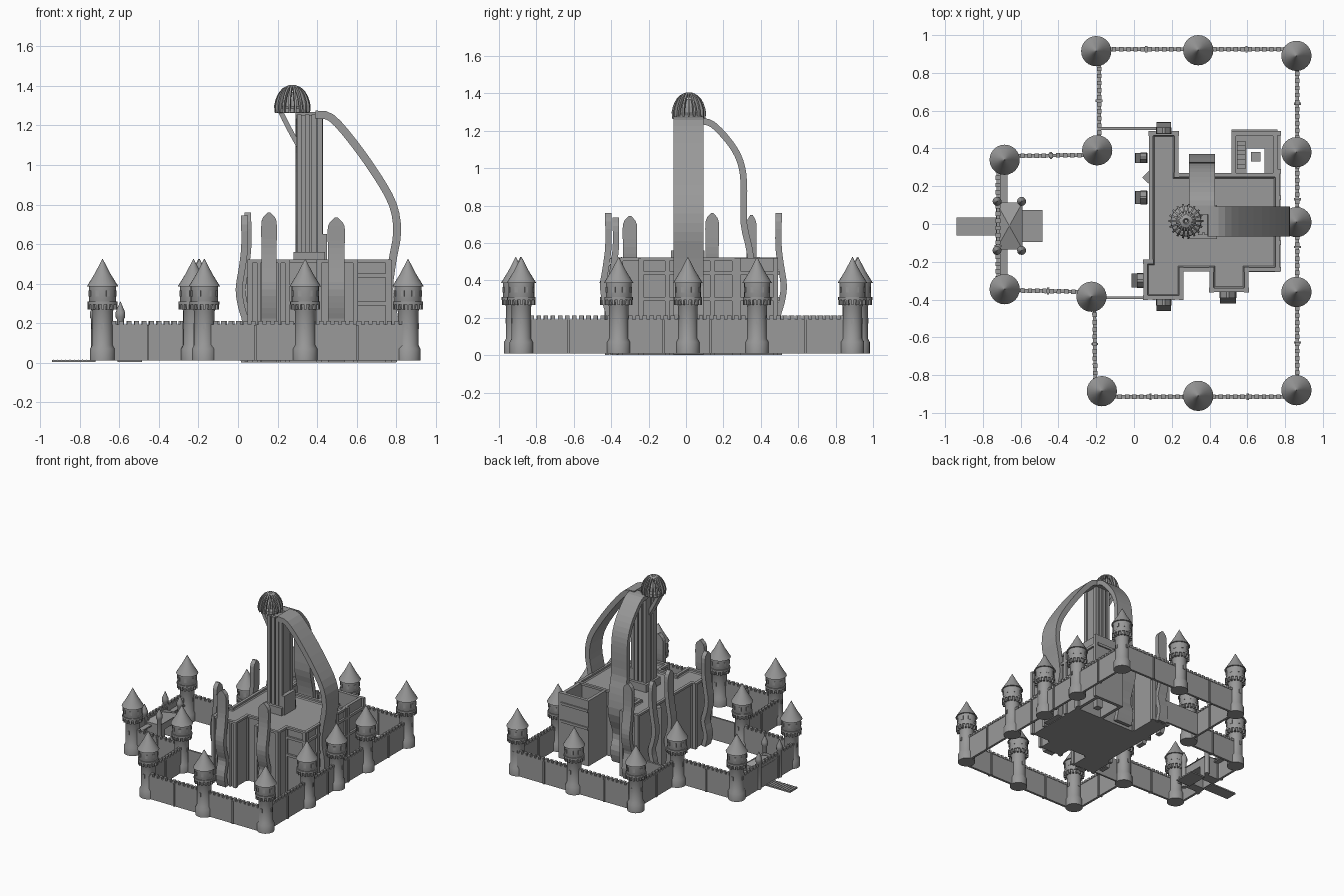
import bpy, bmesh, math
from mathutils import Vector, Matrix

cube = bpy.data.objects.get("Cube")
if cube:
    bpy.data.objects.remove(cube, do_unlink=True)

stone = bpy.data.materials.new("grey_stone")
stone.use_nodes = True
GREY = (0.32, 0.32, 0.32, 1)
stone.diffuse_color = GREY
stone.node_tree.nodes["Principled BSDF"].inputs["Base Color"].default_value = GREY


def place(name, mesh, loc=(0, 0, 0)):
    ob = bpy.data.objects.new(name, mesh)
    ob.location = loc
    bpy.context.scene.collection.objects.link(ob)
    return ob


def finish(name, bm, smooth=False):
    bmesh.ops.recalc_face_normals(bm, faces=bm.faces)
    mesh = bpy.data.meshes.new(name)
    bm.to_mesh(mesh)
    bm.free()
    mesh.materials.append(stone)
    if smooth:
        mesh.shade_smooth()
        mesh.set_sharp_from_angle(angle=math.radians(35))
    return mesh


def beam(bm, a, b, z0, z1, width):
    """Upright block running between two plan points."""
    a, b = Vector(a), Vector(b)
    d = b - a
    mid = (a + b) / 2
    m = (Matrix.Translation((mid.x, mid.y, (z0 + z1) / 2))
         @ Matrix.Rotation(math.atan2(d.y, d.x), 4, 'Z')
         @ Matrix.Diagonal((d.length, width, z1 - z0, 1)))
    bmesh.ops.create_cube(bm, size=1, matrix=m)


def box(bm, x0, x1, y0, y1, z0, z1):
    y = (y0 + y1) / 2
    beam(bm, (x0, y), (x1, y), z0, z1, y1 - y0)


def lathe(bm, profile, n, cx=0, cy=0):
    rings = []
    for r, z in profile:
        rings.append([bm.verts.new((cx + r * math.cos(math.tau * i / n),
                                    cy + r * math.sin(math.tau * i / n), z)) for i in range(n)])
    for low, high in zip(rings, rings[1:]):
        for i in range(n):
            j = (i + 1) % n
            bm.faces.new((low[i], low[j], high[j], high[i]))
    bm.faces.new(rings[0])
    bm.faces.new(rings[-1])


def ribbon(bm, origin, out, points, thick, steps=3):
    """Curved band; points are (outward, height, half width)."""
    out = Vector(out).to_3d()
    side = Vector((-out.y, out.x, 0))
    pts = [Vector(p) for p in points]
    ext = [pts[0] * 2 - pts[1]] + pts + [pts[-1] * 2 - pts[-2]]
    path = []
    for p0, p1, p2, p3 in zip(ext, ext[1:], ext[2:], ext[3:]):
        for s in range(steps):
            t = s / steps
            path.append(0.5 * (2 * p1 + (p2 - p0) * t + (2 * p0 - 5 * p1 + 4 * p2 - p3) * t ** 2
                               + (3 * p1 - p0 - 3 * p2 + p3) * t ** 3))
    path.append(pts[-1])
    rings = []
    for i, p in enumerate(path):
        t = path[min(i + 1, len(path) - 1)] - path[max(i - 1, 0)]
        n = Vector((t.y, -t.x)).normalized() * thick / 2
        ring = []
        for sn, sw in ((1, 1), (1, -1), (-1, -1), (-1, 1)):
            v = Vector(origin).to_3d() + out * (p.x + sn * n.x) + side * (sw * p.z)
            v.z = max(p.y + sn * n.y, 0)
            ring.append(bm.verts.new(v))
        rings.append(ring)
    for a, b in zip(rings, rings[1:]):
        for i in range(4):
            j = (i + 1) % 4
            bm.faces.new((a[i], a[j], b[j], b[i]))
    bm.faces.new(rings[0])
    bm.faces.new(rings[-1])


# Wall towers, one shared mesh
towers = [(-.2, .915), (.34, .92), (.86, .89), (.86, .38), (.86, .01), (.86, -.36), (.86, -.88),
          (.34, -.91), (-.17, -.885), (-.225, -.385), (-.685, -.345), (-.685, .34), (-.195, .39)]
bm = bmesh.new()
lathe(bm, [(.063, .01), (.063, .07), (.052, .09), (.052, .26), (.069, .3), (.069, .385)], 24)
lathe(bm, [(.08, .385), (.04, .45), (.001, .525)], 24)
lathe(bm, [(.076, .295), (.076, .31)], 24)
for i in range(16):
    d = Vector((math.cos(math.tau * i / 16), math.sin(math.tau * i / 16)))
    beam(bm, d * .05, d * .075, .268, .296, .012)
    if i % 2:
        beam(bm, d * .06, d * .072, .335, .365, .018)
    if i % 4 == 0:
        beam(bm, d * .045, d * .056, .17, .2, .014)
tower_mesh = finish("wall_tower", bm, True)
for k, (x, y) in enumerate(towers):
    place(f"wall_tower_{k + 1}", tower_mesh, (x, y, 0))

# Curtain walls with battlements and buttresses
runs = [((-.2, .925), (.86, .925)), ((.865, .89), (.865, -.88)), ((.86, -.915), (-.17, -.915)),
        ((-.205, -.885), (-.21, -.385)), ((-.225, -.36), (-.685, -.35)),
        ((-.72, -.345), (-.72, .34)), ((-.685, .36), (-.195, .365)), ((-.185, .39), (-.185, .915))]
bm = bmesh.new()
for a, b in runs:
    a, b = Vector(a), Vector(b)
    beam(bm, a, b, .01, .192, .018)
    d = b - a
    n = round(d.length / .038)
    for i in range(n):
        beam(bm, a + d * ((i + .2) / n), a + d * ((i + .8) / n), .192, .212, .024)
    u = d.normalized()
    m = max(2, round(d.length / .27))
    for i in range(1, m):
        c = a + d * i / m
        beam(bm, c - u * .006, c + u * .006, .01, .19, .036)
box(bm, -.18, .12, .497, .513, .01, .19)
box(bm, -.16, .08, -.397, -.383, .01, .19)
box(bm, -.71, -.67, -.33, .33, .14, .15)
place("curtain_walls", finish("curtain_walls", bm))

# Gatehouse with passage, hipped roof and corner turrets
bm = bmesh.new()
box(bm, -.72, -.6, .035, .11, .01, .17)
box(bm, -.72, -.6, -.13, -.06, .01, .17)
box(bm, -.72, -.6, -.06, .035, .11, .17)
roof = Matrix.Translation((-.66, -.01, .19)) @ Matrix.Diagonal((.14, .25, 1, 1)) \
    @ Matrix.Rotation(math.pi / 4, 4, 'Z')
bmesh.ops.create_cone(bm, segments=4, radius1=.707, radius2=.02, depth=.04, cap_ends=True, matrix=roof)
place("gatehouse", finish("gatehouse", bm))
bm = bmesh.new()
for x in (-.725, -.595):
    for y in (-.14, .12):
        lathe(bm, [(.018, .01), (.018, .22), (.024, .23), (.024, .255), (.001, .31)], 12, x, y)
place("gate_turrets", finish("gate_turrets", bm, True))
bm = bmesh.new()
box(bm, -.94, -.72, -.06, .035, .004, .014)
box(bm, -.61, -.485, -.095, .075, .004, .014)
for i in range(10):
    box(bm, -.935 + i * .021, -.932 + i * .021, -.06, .035, .014, .017)
place("drawbridge", finish("drawbridge", bm))

# Main keep: extruded outline with sunken roof
outline = [(.09, .48), (.225, .48), (.225, .26), (.76, .26), (.76, -.24), (.595, -.24),
           (.595, -.35), (.41, -.35), (.41, -.24), (.25, -.24), (.25, -.39), (.06, -.39),
           (.06, -.2), (.09, -.2)]
bm = bmesh.new()
base = bm.faces.new([bm.verts.new((x, y, 0)) for x, y in outline])
ext = bmesh.ops.extrude_face_region(bm, geom=[base])["geom"]
bmesh.ops.translate(bm, verts=[v for v in ext if isinstance(v, bmesh.types.BMVert)], vec=(0, 0, .52))
top = [f for f in ext if isinstance(f, bmesh.types.BMFace)]
bmesh.ops.recalc_face_normals(bm, faces=bm.faces)
bmesh.ops.inset_region(bm, faces=top, thickness=.018, use_even_offset=True)
bmesh.ops.translate(bm, verts=list({v for f in top for v in f.verts}), vec=(0, 0, -.02))
place("keep", finish("keep", bm))

# Keep trim: coping, ledges and corner pilasters
bm = bmesh.new()
for a, b in zip(outline, outline[1:] + outline[:1]):
    beam(bm, a, b, .505, .522, .022)
    box(bm, a[0] - .013, a[0] + .013, a[1] - .013, a[1] + .013, 0, .521)
for z in (.29, .43):
    box(bm, .755, .775, -.24, .49, z, z + .02)
    box(bm, .6, .76, -.255, -.235, z, z + .02)
    box(bm, .515, .76, .485, .5, z, z + .02)
for y in (-.24, -.1, .14, .28, .48):
    box(bm, .755, .778, y - .012, y + .012, 0, .52)
for x in (.105, .155, .21):
    box(bm, x - .008, x + .008, -.402, -.385, 0, .515)
    box(bm, x - .008, x + .008, .475, .492, 0, .515)
place("keep_trim", finish("keep_trim", bm))

# Hollow corner bastion with floor opening, post and steps
bm = bmesh.new()
box(bm, .515, .54, .26, .49, 0, .52)
box(bm, .735, .76, .26, .49, 0, .52)
box(bm, .54, .735, .465, .49, 0, .52)
box(bm, .54, .595, .26, .465, .28, .3)
box(bm, .69, .735, .26, .465, .28, .3)
box(bm, .595, .69, .4, .465, .28, .3)
box(bm, .62, .67, .33, .38, 0, .3)
for i in range(6):
    box(bm, .545, .59, .29 + i * .025, .315 + i * .025, .3, .315 + i * .025)
place("corner_bastion", finish("corner_bastion", bm))

# Central spire with corner ribs and roof buttresses
bm = bmesh.new()
box(bm, .305, .42, -.045, .065, .4, 1.25)
for x in (.31, .35, .385, .415):
    for y in (-.045, .065):
        box(bm, x - .012, x + .012, y - .014, y + .014, .4, 1.255)
for y in (-.02, .04):
    box(bm, .295, .31, y - .015, y + .015, .4, 1.255)
box(bm, .415, .45, -.06, .08, .4, .65)
box(bm, .28, .44, -.08, .1, .49, .56)
place("spire", finish("spire", bm))

# Large arching ribbons from the spire to the ground
bm = bmesh.new()
east = [(.39, 1.255), (.47, 1.24), (.575, 1.125), (.7, .95), (.783, .8), (.805, .66), (.782, .52),
        (.765, .37), (.79, .22), (.775, .1), (.785, 0)]
ribbon(bm, (0, .013), (1, 0), [(x, z, .08) for x, z in east], .04)
north = [(.05, 1.25), (.12, 1.245), (.18, 1.2), (.26, 1.1), (.3, 1.0), (.31, .88), (.31, .7),
         (.34, .56), (.35, .4), (.29, .22), (.32, .1), (.3, 0)]
ribbon(bm, (.36, 0), (0, 1), [(y, z, .07) for y, z in north], .035)
ribbon(bm, (0, .013), (1, 0), [(.21, 1.28, .03), (.25, 1.2, .03), (.31, 1.09, .03)], .025)
place("arch_ribbons", finish("arch_ribbons", bm))

# Wavy pointed slabs against the keep walls
bm = bmesh.new()
slabs = [((.157, -.415), (0, -1), .038, .76), ((.157, .495), (0, 1), .038, .76),
         ((.497, -.375), (0, -1), .042, .735), ((.05, .35), (-1, 0), .026, .75),
         ((.05, .14), (-1, 0), .035, .76), ((.033, -.3), (-1, 0), .037, .745)]
for pos, out, hw, h in slabs:
    wave = [(0, 0), (.018, .09), (-.005, .2), (.015, .28), (.028, .37), (.012, .48), (0, .58), (0, h - .045)]
    ribbon(bm, pos, out, [(u, z, hw) for u, z in wave] + [(0, h, .006)], .034)
beam(bm, (.06, .23), (.095, .265), 0, .5, .045)
place("wavy_slabs", finish("wavy_slabs", bm))

# Ribbed crown on the spire
bm = bmesh.new()
lathe(bm, [(.07, 1.262), (.082, 1.265), (.08, 1.285), (.06, 1.295)], 20, .275, .015)
lathe(bm, [(.055, 1.28), (.05, 1.33), (.025, 1.37)], 12, .275, .015)
fin = [(.08, 1.265), (.083, 1.3), (.07, 1.345), (.045, 1.38), (.012, 1.396)]
for i in range(18):
    a = math.tau * i / 18
    ribbon(bm, (.275, .015), (math.cos(a), math.sin(a)), [(r, z, .005) for r, z in fin], .018, 2)
place("crown", finish("crown", bm))
